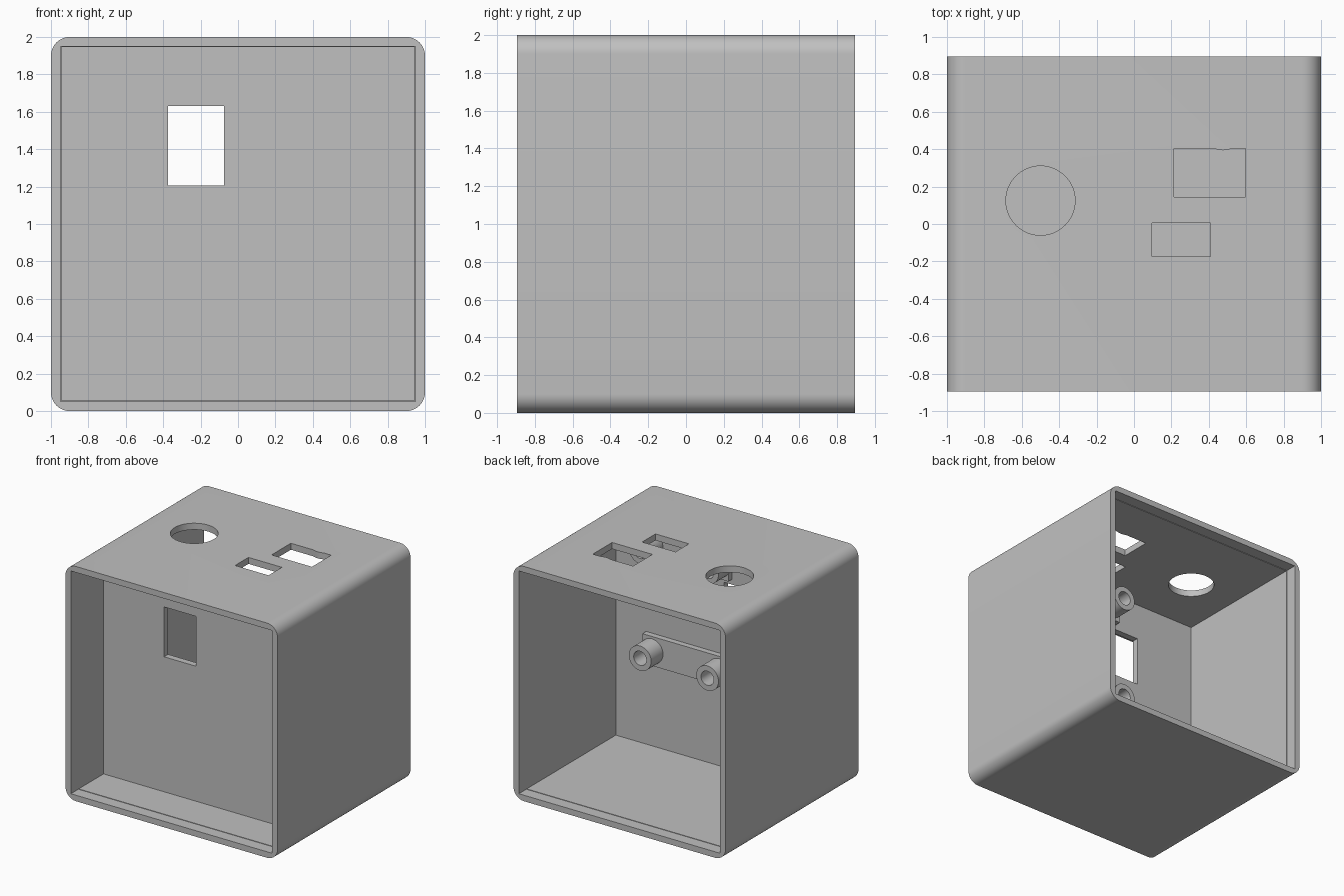
import bpy, bmesh, math
from mathutils import Vector

if "Cube" in bpy.data.objects:
    bpy.data.objects.remove(bpy.data.objects["Cube"])

grey = bpy.data.materials.new("light grey plastic")
grey.diffuse_color = (0.53, 0.53, 0.53, 1)
grey.use_nodes = True
grey.node_tree.nodes["Principled BSDF"].inputs["Base Color"].default_value = grey.diffuse_color


def prism(name, pts, axis, a, b):
    """Extrude a closed profile from a to b; axis 'y' takes (x, z), axis 'z' takes (x, y)."""
    place = (lambda p, t: (p[0], t, p[1])) if axis == 'y' else (lambda p, t: (p[0], p[1], t))
    bm = bmesh.new()
    face = bm.faces.new([bm.verts.new(place(p, a)) for p in pts])
    ext = bmesh.ops.extrude_face_region(bm, geom=[face])
    moved = [v for v in ext["geom"] if isinstance(v, bmesh.types.BMVert)]
    shift = Vector(place((0, 0), b - a))
    bmesh.ops.translate(bm, verts=moved, vec=shift)
    bmesh.ops.recalc_face_normals(bm, faces=bm.faces)
    me = bpy.data.meshes.new(name)
    bm.to_mesh(me)
    bm.free()
    me.materials.append(grey)
    ob = bpy.data.objects.new(name, me)
    bpy.context.collection.objects.link(ob)
    return ob


def rect(x0, x1, v0, v1):
    return [(x0, v0), (x1, v0), (x1, v1), (x0, v1)]


def circle(cx, cv, r, n=48):
    return [(cx + r * math.cos(2 * math.pi * i / n), cv + r * math.sin(2 * math.pi * i / n))
            for i in range(n)]


def rounded_square(cx, cv, half, r, n=10):
    pts = []
    for k, (sx, sv) in enumerate([(1, 1), (-1, 1), (-1, -1), (1, -1)]):
        for i in range(n + 1):
            t = (k + i / n) * math.pi / 2
            pts.append((cx + sx * (half - r) + r * math.cos(t),
                        cv + sv * (half - r) + r * math.sin(t)))
    return pts


def activate(ob):
    bpy.ops.object.select_all(action='DESELECT')
    ob.select_set(True)
    bpy.context.view_layer.objects.active = ob


def cut(ob, cutter):
    activate(ob)
    mod = ob.modifiers.new("cut", 'BOOLEAN')
    mod.operation = 'DIFFERENCE'
    mod.solver = 'EXACT'
    mod.object = cutter
    bpy.ops.object.modifier_apply(modifier=mod.name)
    bpy.data.objects.remove(cutter)


def smooth(ob):
    activate(ob)
    bpy.ops.object.shade_smooth_by_angle(angle=math.radians(30))


D = 0.895                  # half depth
WALL_F, WALL_B = -0.46, -0.405   # front and back of the inner panel
IN, RIM = 0.945, 0.949     # half widths of the cavity and of its rim step

# Housing: rounded square tube with an inner panel
housing = prism("housing", rounded_square(0, 1, 1, 0.1), 'y', -D, D)
for a, b, half in [(-1.1, WALL_F, IN), (WALL_B, 1.1, IN),
                   (-1.1, -D + 0.1, RIM), (D - 0.1, 1.1, RIM)]:
    cut(housing, prism("cavity_cutter", rect(-half, half, 1 - half, 1 + half), 'y', a, b))

# Panel window
cut(housing, prism("window_cutter", rect(-0.375, -0.075, 1.205, 1.63), 'y', -0.6, -0.3))

# Openings in the top: button, notched socket, small socket
notched = [(0.215, 0.145), (0.595, 0.145), (0.595, 0.405), (0.53, 0.405),
           (0.50, 0.397), (0.475, 0.394), (0.45, 0.397), (0.42, 0.405), (0.215, 0.405)]
for pts in [circle(-0.5, 0.125, 0.185, 64), notched, rect(0.095, 0.41, -0.175, 0.005)]:
    cut(housing, prism("top_cutter", pts, 'z', 1.85, 2.1))
smooth(housing)

# Mounting pads with hollow screw posts on the back of the panel
PAD_Y = WALL_B + 0.05
for level, z in [("lower", 0.89), ("upper", 1.80)]:
    pad = prism(level + "_mounting_pad", rect(-0.15, 0.66, z - 0.125, z + 0.125),
                'y', WALL_B - 0.01, PAD_Y)
    for side, x in [("left", -0.065), ("right", 0.57)]:
        post = prism(f"{level}_{side}_screw_post", circle(x, z, 0.105), 'y',
                     PAD_Y - 0.01, WALL_B + 0.21)
        cut(post, prism("bore_cutter", circle(x, z, 0.06), 'y', PAD_Y, 0.1))
        smooth(post)
